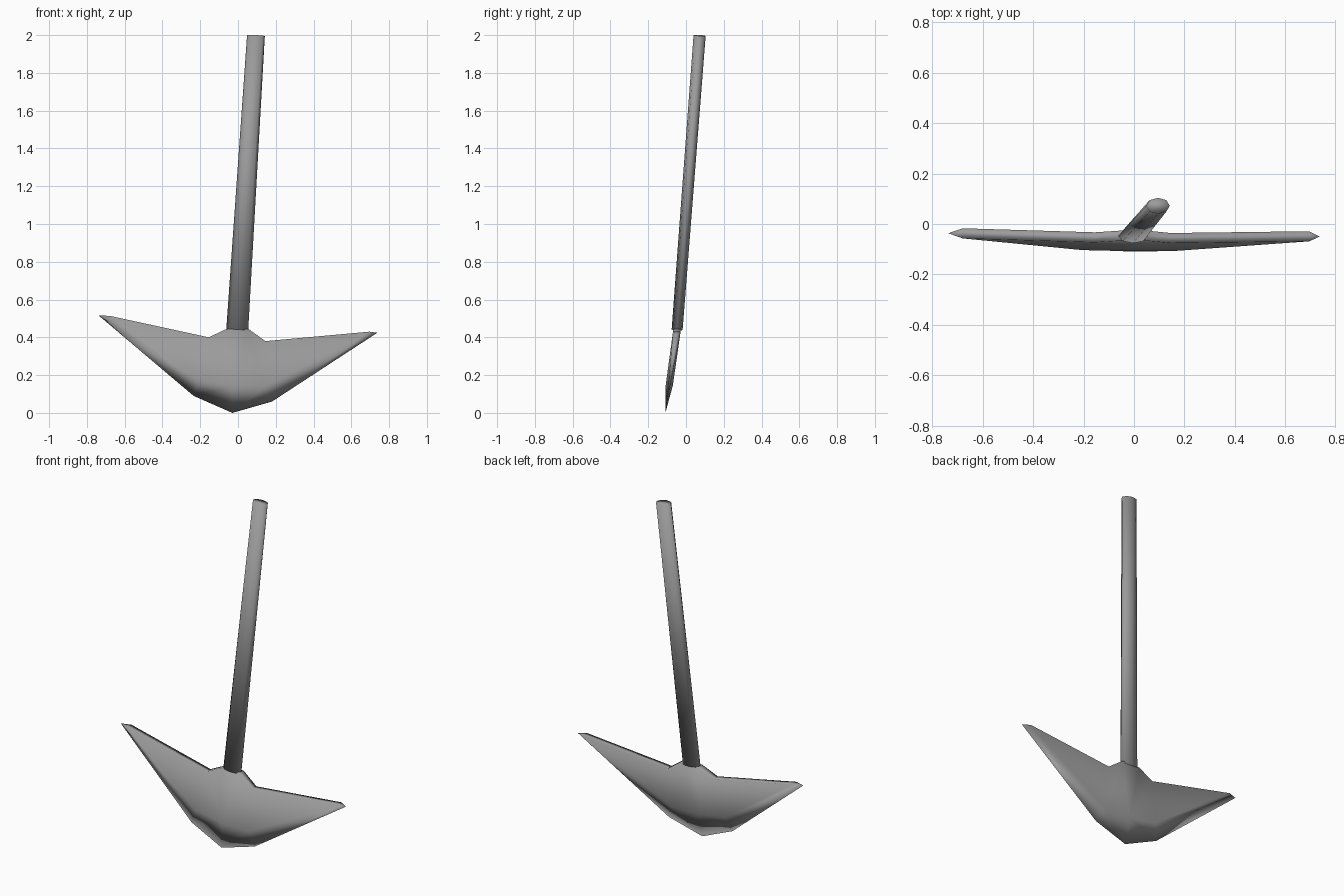
import bpy, bmesh
from math import cos, sin, pi
from mathutils import Vector

if "Cube" in bpy.data.objects:
    bpy.data.objects.remove(bpy.data.objects["Cube"], do_unlink=True)

steel = bpy.data.materials.new("grey metal")
steel.use_nodes = True
colour = (0.33, 0.33, 0.33, 1)
steel.diffuse_color = colour
steel.node_tree.nodes["Principled BSDF"].inputs["Base Color"].default_value = colour


def finish(name, bm):
    bmesh.ops.recalc_face_normals(bm, faces=bm.faces)
    for face in bm.faces:
        face.smooth = True
    mesh = bpy.data.meshes.new(name)
    bm.to_mesh(mesh)
    bm.free()
    mesh.materials.append(steel)
    obj = bpy.data.objects.new(name, mesh)
    bpy.context.collection.objects.link(obj)
    return obj


# Blade head: thick top rim, thick belly line and a single knife edge
rim = [(-0.68, 0.514), (-0.155, 0.40), (-0.06, 0.445),
       (0.055, 0.445), (0.145, 0.38), (0.695, 0.43)]
belly = [(-0.205, 0.175), (-0.03, 0.145), (0.15, 0.145)]
knife = [(-0.737, 0.515), (-0.235, 0.09), (-0.03, 0.0), (0.18, 0.06), (0.737, 0.424)]

bm = bmesh.new()


def row(points, offset):
    # The whole blade leans back slightly
    return [bm.verts.new((x, -0.109 + 0.14 * z + offset, z)) for x, z in points]


edge = row(knife, 0)
rims = []
for side in (-1, 1):
    r, b = row(rim, side * 0.02), row(belly, side * 0.019)
    rims.append(r)
    inner = [r[0], *b, r[-1]]
    for i in range(4):
        bm.faces.new((edge[i], edge[i + 1], inner[i + 1], inner[i]))
    for face in ((r[0], b[0], r[1]), (r[1], b[0], b[1], r[2]), (r[2], b[1], r[3]),
                 (r[3], b[1], b[2], r[4]), (r[4], b[2], r[5])):
        bm.faces.new(face)
front, back = rims
for i in range(len(rim) - 1):
    bm.faces.new((front[i], front[i + 1], back[i + 1], back[i]))
for i, tip in ((0, edge[0]), (-1, edge[-1])):
    bm.faces.new((front[i], back[i], tip))
finish("blade_head", bm)

# Oval shaft, tapering and leaning up from the head
bm = bmesh.new()
rings = []
for centre, rx, ry in ((Vector((-0.004, -0.047, 0.44)), 0.058, 0.029),
                       (Vector((0.095, 0.072, 1.998)), 0.047, 0.032)):
    ring = []
    for i in range(8):
        a = 2 * pi * i / 8
        dx, dy = rx * cos(a), ry * sin(a)
        ring.append(bm.verts.new(centre + Vector((dx, dy, -0.06 * dx - 0.07 * dy))))
    rings.append(ring)
low, high = rings
for i in range(8):
    j = (i + 1) % 8
    bm.faces.new((low[i], low[j], high[j], high[i]))
bm.faces.new(low)
bm.faces.new(high)
finish("shaft", bm)
